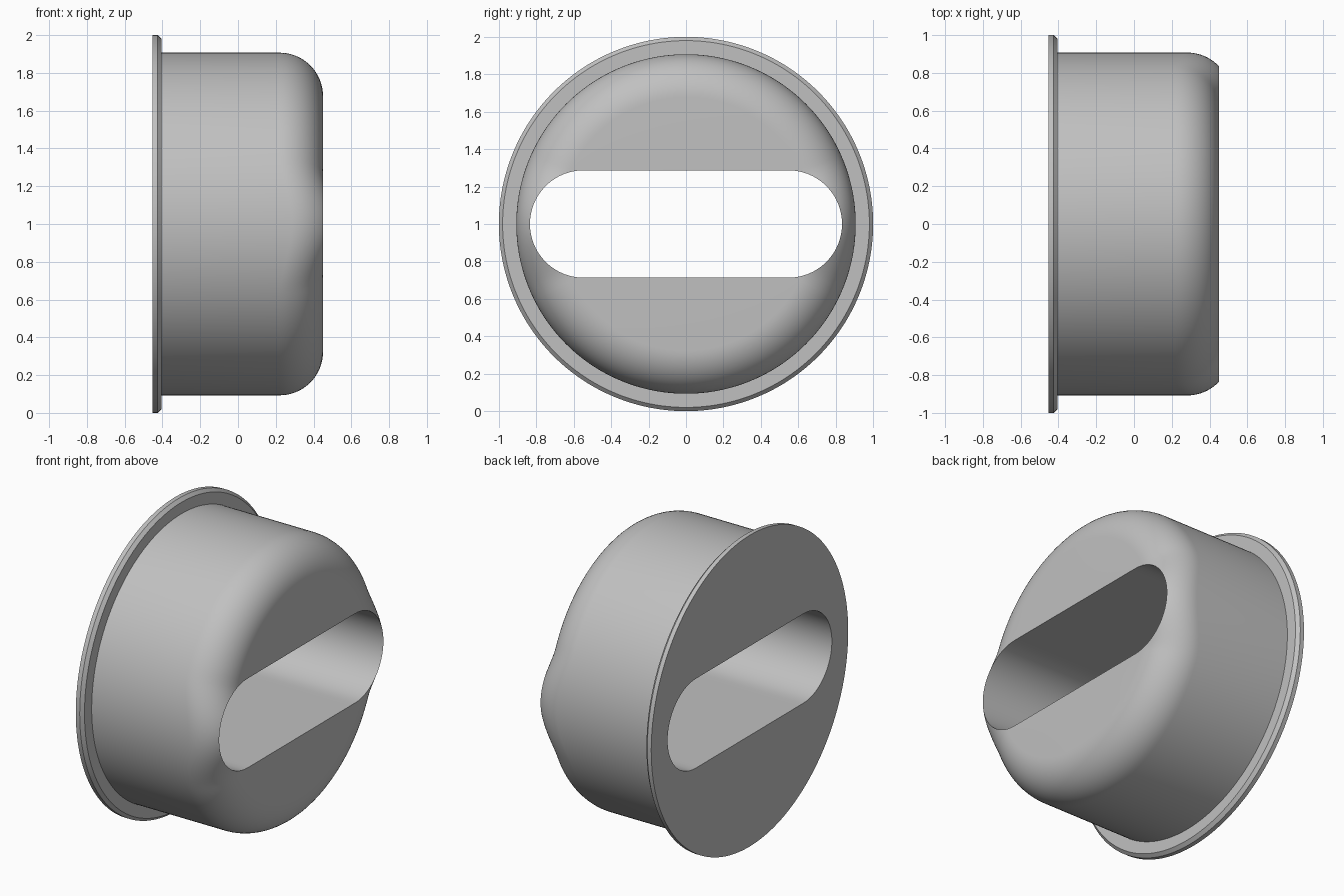
import bpy
import bmesh
from math import sin, cos, pi, sqrt, atan2

SEGMENTS = 192
BACK, SEAT, FRONT = -0.453, -0.405, 0.45   # positions along the x axis
BODY_R, FILLET = 0.907, 0.23
SLOT_HALF, SLOT_R = 0.547, 0.287           # slot: straight half length, end radius
CORE_R = BODY_R - FILLET

cube = bpy.data.objects.get("Cube")
if cube:
    bpy.data.objects.remove(cube, do_unlink=True)

grey = bpy.data.materials.new("grey")
grey.use_nodes = True
colour = (0.53, 0.53, 0.53, 1)
grey.diffuse_color = colour
grey.node_tree.nodes["Principled BSDF"].inputs["Base Color"].default_value = colour


def slot_radius(a):
    """Distance from the axis to the slot outline at angle a."""
    c, s = abs(cos(a)), abs(sin(a))
    if atan2(s, c) < atan2(SLOT_R, SLOT_HALF):
        return SLOT_HALF * c + sqrt(SLOT_R ** 2 - (SLOT_HALF * s) ** 2)
    return SLOT_R / s


def flange_profile(a):
    r = slot_radius(a)
    return [(SEAT, r), (BACK, r), (BACK, 1), (-0.425, 1),
            (SEAT, 0.98), (SEAT, BODY_R)]


def body_profile(a):
    """Wall, rounded shoulder that swells to meet the slot ends, face, slot wall."""
    r = slot_radius(a)
    inner = max(r, CORE_R)
    sweep = atan2(sqrt(FILLET ** 2 - (inner - CORE_R) ** 2), inner - CORE_R)
    start = FRONT - FILLET * sin(sweep)
    points = [(SEAT, BODY_R)]
    for k in range(17):
        t = sweep * k / 16
        points.append((start + FILLET * sin(t), CORE_R + FILLET * cos(t)))
    return points + [(FRONT, r), (SEAT, r)]


def revolve(name, profile):
    """Sweep an angle-dependent profile around the x axis."""
    bm = bmesh.new()
    rings = []
    for i in range(SEGMENTS):
        a = 2 * pi * i / SEGMENTS
        rings.append([bm.verts.new((x, r * cos(a), 1 + r * sin(a)))
                      for x, r in profile(a)])
    for i, ring in enumerate(rings):
        after = rings[(i + 1) % SEGMENTS]
        for j in range(len(ring) - 1):
            bm.faces.new((ring[j], after[j], after[j + 1], ring[j + 1]))
    bmesh.ops.remove_doubles(bm, verts=bm.verts, dist=0.0001)
    mesh = bpy.data.meshes.new(name)
    bm.to_mesh(mesh)
    bm.free()
    mesh.materials.append(grey)
    obj = bpy.data.objects.new(name, mesh)
    bpy.context.collection.objects.link(obj)
    bpy.ops.object.select_all(action='DESELECT')
    obj.select_set(True)
    bpy.context.view_layer.objects.active = obj
    bpy.ops.object.shade_smooth_by_angle(angle=pi / 6)
    return obj


revolve("flange", flange_profile)
revolve("cup_body", body_profile)
